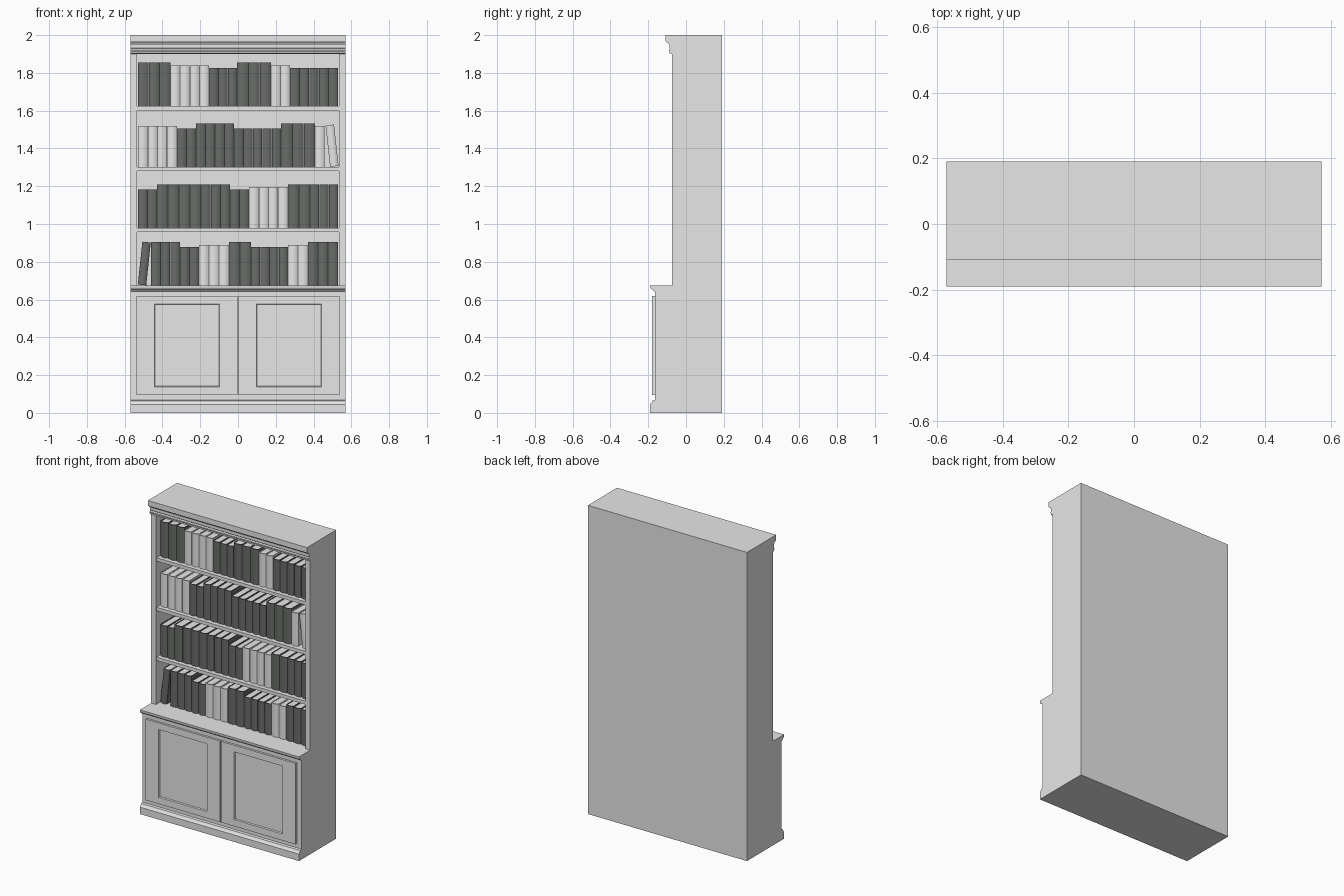
import bpy, bmesh, math
from mathutils import Vector

if "Cube" in bpy.data.objects:
    bpy.data.objects.remove(bpy.data.objects["Cube"])


def material(name, rgb):
    m = bpy.data.materials.new(name)
    m.use_nodes = True
    m.diffuse_color = (*rgb, 1)
    m.node_tree.nodes["Principled BSDF"].inputs["Base Color"].default_value = (*rgb, 1)
    return m


PAINT = material("pale_grey", (0.8, 0.8, 0.8))
DARK = material("dark_grey_cloth", (0.14, 0.15, 0.14))

HALF = 0.57      # half the overall width
INNER = 0.535    # half the opening width
BACK = 0.19


def finish(bm, name, mats=(PAINT,)):
    bmesh.ops.recalc_face_normals(bm, faces=bm.faces)
    mesh = bpy.data.meshes.new(name)
    bm.to_mesh(mesh)
    bm.free()
    for m in mats:
        mesh.materials.append(m)
    mesh.shade_smooth()
    mesh.set_sharp_from_angle(angle=math.radians(28))
    ob = bpy.data.objects.new(name, mesh)
    bpy.context.collection.objects.link(ob)
    return ob


def extrude(bm, points, offset, mat=0):
    """Closed outline swept along an offset vector."""
    face = bm.faces.new([bm.verts.new(p) for p in points])
    face.material_index = mat
    new = bmesh.ops.extrude_face_region(bm, geom=[face], use_keep_orig=True)["geom"]
    verts = [g for g in new if isinstance(g, bmesh.types.BMVert)]
    bmesh.ops.translate(bm, verts=verts, vec=offset)
    for v in verts:
        for f in v.link_faces:
            f.material_index = mat


def add_box(bm, x0, x1, y0, y1, z0, z1, mat=0):
    ring = [(x0, y0, z0), (x1, y0, z0), (x1, y1, z0), (x0, y1, z0)]
    extrude(bm, ring, Vector((0, 0, z1 - z0)), mat)


def box(name, *size):
    bm = bmesh.new()
    add_box(bm, *size)
    return finish(bm, name)


def moulding(name, front):
    """Front profile (y, z) from top to bottom, run across the full width."""
    outline = [(BACK, front[0][1]), *front, (BACK, front[-1][1])]
    bm = bmesh.new()
    extrude(bm, [(-HALF, y, z) for y, z in outline], Vector((2 * HALF, 0, 0)))
    return finish(bm, name)


# Carcass
moulding("plinth", [(-0.165, 0.068), (-0.178, 0.064), (-0.182, 0.054),
                    (-0.19, 0.045), (-0.19, 0)])
box("lower_cabinet", -HALF, HALF, -0.165, BACK, 0.068, 0.645)
moulding("counter", [(-0.19, 0.675), (-0.19, 0.664), (-0.186, 0.656),
                     (-0.176, 0.652), (-0.172, 0.645), (-0.165, 0.643)])
for side, s in (("left", 1), ("right", -1)):
    xs = sorted((s * INNER, s * HALF))
    box(side + "_upright", *xs, -0.075, BACK, 0.675, 1.904)
box("back_panel", -INNER, INNER, 0.165, BACK, 0.675, 1.904)
moulding("cornice", [(-0.108, 2), (-0.108, 1.968), (-0.104, 1.962), (-0.094, 1.957),
                     (-0.088, 1.948), (-0.088, 1.932), (-0.084, 1.928),
                     (-0.09, 1.922), (-0.091, 1.916), (-0.088, 1.911),
                     (-0.088, 1.904), (-0.075, 1.9)])

# Shelves
SHELF_TOPS = (0.98, 1.303, 1.624)
for i, z in enumerate(SHELF_TOPS):
    box(f"shelf_{i + 1}", -INNER, INNER, -0.07, 0.165, z - 0.022, z)


# Doors with a sunken centre panel
def door(name, x0, x1):
    bm = bmesh.new()
    add_box(bm, x0, x1, -0.179, -0.165, 0.095, 0.62)
    bmesh.ops.recalc_face_normals(bm, faces=bm.faces)
    front = min(bm.faces, key=lambda f: f.normal.y)
    bmesh.ops.inset_individual(bm, faces=[front], thickness=0.061)
    mid = (x0 + x1) / 2
    for v in front.verts:
        v.co.x = mid + math.copysign(0.173, v.co.x - mid)
    bmesh.ops.inset_individual(bm, faces=[front], thickness=0.005, depth=-0.008)
    finish(bm, name)


door("right_door", -0.537, -0.003)
door("left_door", 0.003, 0.537)


# Books: a wrapped cover with a rounded spine around a pale page block
def book(name, x, z, width, height, cloth, lean=0.0):
    w, board, front, rear, bulge = width / 2 - 0.0006, 0.004, -0.036, 0.125, 0.009
    steps = 8

    def arc(half, y):
        return [(half * t, y - bulge * (1 - t * t), 0)
                for t in (2 * k / steps - 1 for k in range(steps + 1))]

    outer = [(-w, rear, 0), *arc(w, front), (w, rear, 0)]
    inner = [(-w + board, rear, 0), *arc(w - board, front + board), (w - board, rear, 0)]
    bm = bmesh.new()
    extrude(bm, outer + inner[::-1], Vector((0, 0, height)))
    add_box(bm, -w + board, w - board, front, rear - 0.004, 0.004, height - 0.004, 1)
    ob = finish(bm, name, (cloth, PAINT))
    ob.location = (x, 0, z + abs(math.sin(lean)) * w)
    ob.rotation_euler.y = lean


# Volume sets: height and cloth
SETS = {"tall": (0.23, DARK), "short": (0.203, DARK), "pale": (0.215, PAINT)}

# Each row: base height, start, then runs of (set, number of books, end)
ROWS = [
    (0.675, -0.461, [("tall", 3, -0.307), ("short", 2, -0.207), ("pale", 3, -0.048),
                     ("tall", 2, 0.069), ("short", 4, 0.265), ("pale", 2, 0.371),
                     ("tall", 3, 0.53)]),
    (0.98, -0.53, [("short", 2, -0.429), ("tall", 4, -0.196), ("tall", 3, -0.042),
                   ("short", 2, 0.058), ("pale", 4, 0.265), ("tall", 2, 0.381),
                   ("tall", 3, 0.53)]),
    (1.303, -0.53, [("pale", 4, -0.323), ("short", 2, -0.222), ("tall", 4, -0.021),
                    ("short", 5, 0.228), ("tall", 3, 0.408), ("pale", 1, 0.459)]),
    (1.624, -0.53, [("tall", 3, -0.358), ("pale", 4, -0.153), ("short", 3, -0.005),
                    ("tall", 3, 0.175), ("pale", 2, 0.275), ("short", 5, 0.53)]),
]
for r, (z, x, runs) in enumerate(ROWS):
    n = 0
    for kind, count, end in runs:
        height, cloth = SETS[kind]
        width = (end - x) / count
        for k in range(count):
            n += 1
            book(f"book_row{r + 1}_{n}", x + width * (k + 0.5), z, width, height, cloth)
        x = end

# Leaning books at the row ends
book("leaning_book_dark", -0.508, 0.675, 0.046, 0.228, DARK, 0.105)
book("leaning_book_pale", 0.510, 1.303, 0.046, 0.22, PAINT, -0.11)
